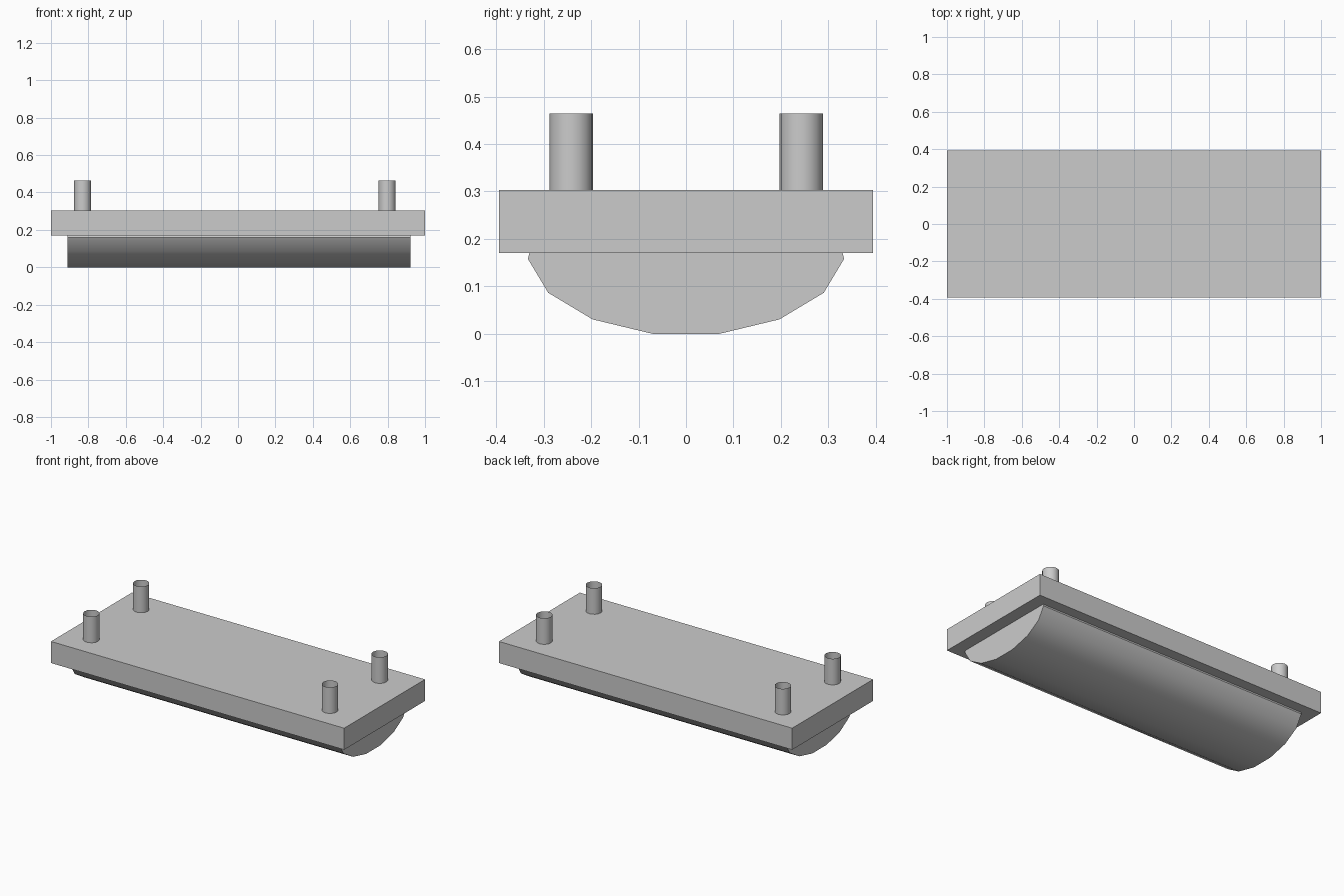
import bpy, bmesh
from math import sin, cos, radians

if "Cube" in bpy.data.objects:
    bpy.data.objects.remove(bpy.data.objects["Cube"])


def finish(name, bm, smooth=False):
    bmesh.ops.recalc_face_normals(bm, faces=bm.faces)
    mesh = bpy.data.meshes.new(name)
    bm.to_mesh(mesh)
    bm.free()
    obj = bpy.data.objects.new(name, mesh)
    bpy.context.collection.objects.link(obj)
    if smooth:
        bpy.ops.object.select_all(action='DESELECT')
        obj.select_set(True)
        bpy.context.view_layer.objects.active = obj
        bpy.ops.object.shade_smooth_by_angle(angle=radians(40))
    return obj


PLATE_BOTTOM, PLATE_TOP = 0.17, 0.303

# Flat rectangular plate
bm = bmesh.new()
bmesh.ops.create_cube(bm, size=1)
bmesh.ops.scale(bm, vec=(2, 0.788, PLATE_TOP - PLATE_BOTTOM), verts=bm.verts)
bmesh.ops.translate(bm, vec=(0, 0, (PLATE_TOP + PLATE_BOTTOM) / 2), verts=bm.verts)
finish("plate", bm)

# Rounded underside: lower part of a 15-sided flattened cylinder, capped at both ends
RY, RZ = 0.335, 0.181
ZC = RZ * cos(radians(12))
profile = [(RY * sin(radians(a)), ZC - RZ * cos(radians(a))) for a in range(-84, 85, 24)]
profile = [(-0.33, PLATE_BOTTOM)] + profile + [(0.33, PLATE_BOTTOM)]
bm = bmesh.new()
face = bm.faces.new([bm.verts.new((-0.911, y, z)) for y, z in profile])
ext = bmesh.ops.extrude_face_region(bm, geom=[face], use_keep_orig=True)
moved = [v for v in ext["geom"] if isinstance(v, bmesh.types.BMVert)]
bmesh.ops.translate(bm, vec=(1.834, 0, 0), verts=moved)
finish("rounded_underside", bm, smooth=True)

# Four open tube pegs on top of the plate
PEG_TOP = 0.464
for x, side in ((-0.831, "left"), (0.797, "right")):
    for y, depth in ((-0.242, "front"), (0.243, "back")):
        bm = bmesh.new()
        bmesh.ops.create_cone(bm, cap_ends=False, segments=16, radius1=0.046,
                              radius2=0.046, depth=PEG_TOP - PLATE_TOP)
        bmesh.ops.translate(bm, vec=(x, y, (PEG_TOP + PLATE_TOP) / 2), verts=bm.verts)
        finish(f"peg_{depth}_{side}", bm, smooth=True)
